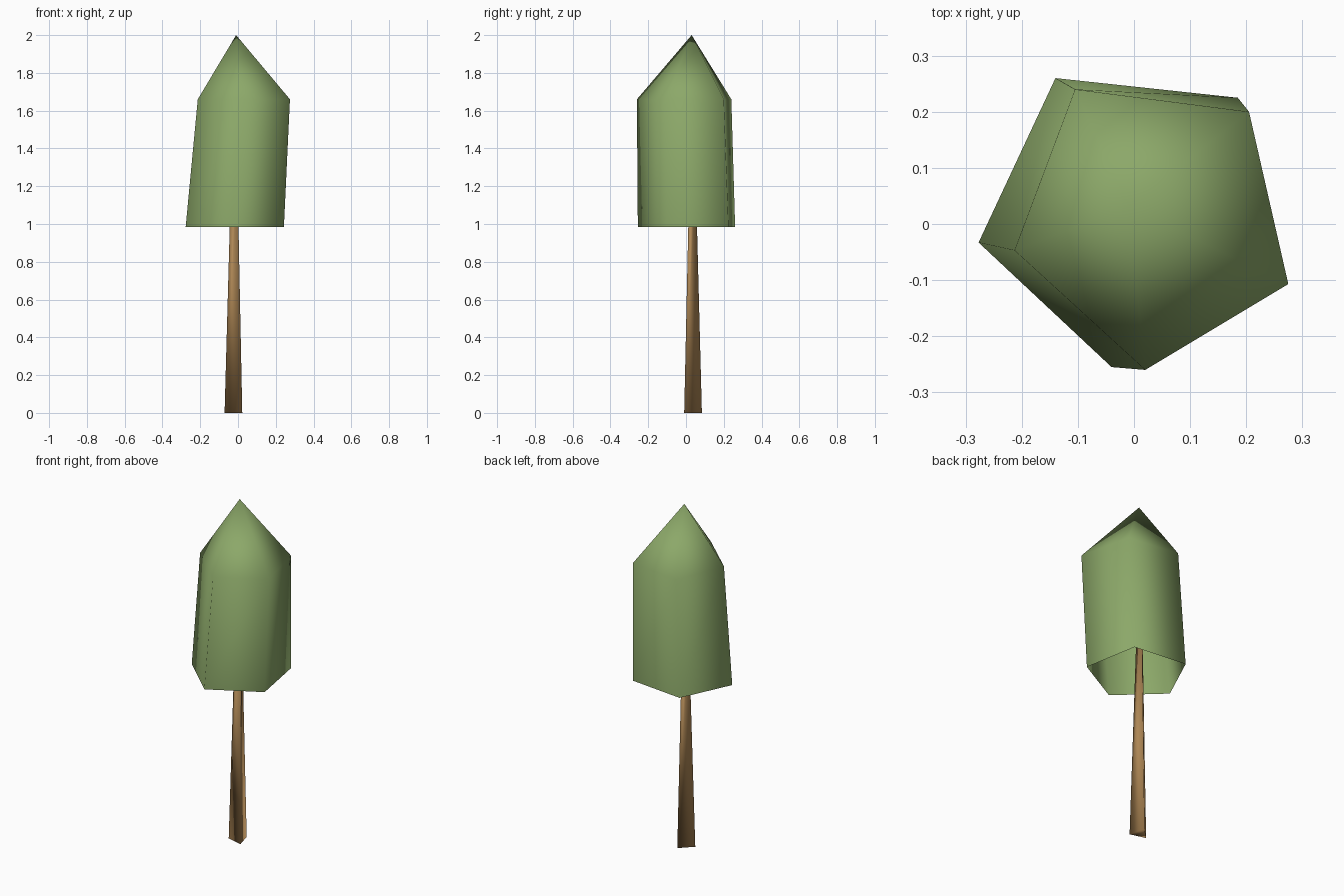
import bpy, math

if "Cube" in bpy.data.objects:
    bpy.data.objects.remove(bpy.data.objects["Cube"])


def material(name, rgb):
    m = bpy.data.materials.new(name)
    m.diffuse_color = (*rgb, 1)
    m.use_nodes = True
    m.node_tree.nodes["Principled BSDF"].inputs["Base Color"].default_value = m.diffuse_color
    return m


def ring(cx, cy, z, r, n, start):
    return [(cx + r * math.cos(math.radians(start + i * 360 / n)),
             cy + r * math.sin(math.radians(start + i * 360 / n)), z) for i in range(n)]


def build(name, verts, faces, mat):
    me = bpy.data.meshes.new(name)
    me.from_pydata(verts, [], faces)
    me.materials.append(mat)
    for p in me.polygons:
        p.use_smooth = True
    me.update()
    ob = bpy.data.objects.new(name, me)
    bpy.context.collection.objects.link(ob)
    return ob


def walls(n):
    return [(i, (i + 1) % n, n + (i + 1) % n, n + i) for i in range(n)]


green = material("leaf green", (0.262, 0.392, 0.141))
brown = material("bark brown", (0.42, 0.24, 0.09))

# crown: slightly twisted five-sided sleeve, open below, with a pointed top
low = [(-0.277, -0.033, 0.985), (-0.04, -0.255, 0.985), (0.243, -0.10, 0.985),
       (0.185, 0.225, 0.985), (-0.14, 0.26, 0.985)]
high = [(-0.213, -0.047, 1.66), (0.02, -0.26, 1.66), (0.275, -0.107, 1.66),
        (0.205, 0.20, 1.66), (-0.105, 0.24, 1.66)]
tip = [(5 + i, 5 + (i + 1) % 5, 10) for i in range(5)]
build("crown", low + high + [(-0.01, 0.03, 2.0)], walls(5) + tip, green)

# trunk: tapered three-sided post running up inside the crown
build("trunk", ring(-0.017, 0.03, 0, 0.056, 3, -45) + ring(-0.017, 0.032, 1.25, 0.02, 3, -45),
      walls(3) + [(2, 1, 0), (3, 4, 5)], brown)
